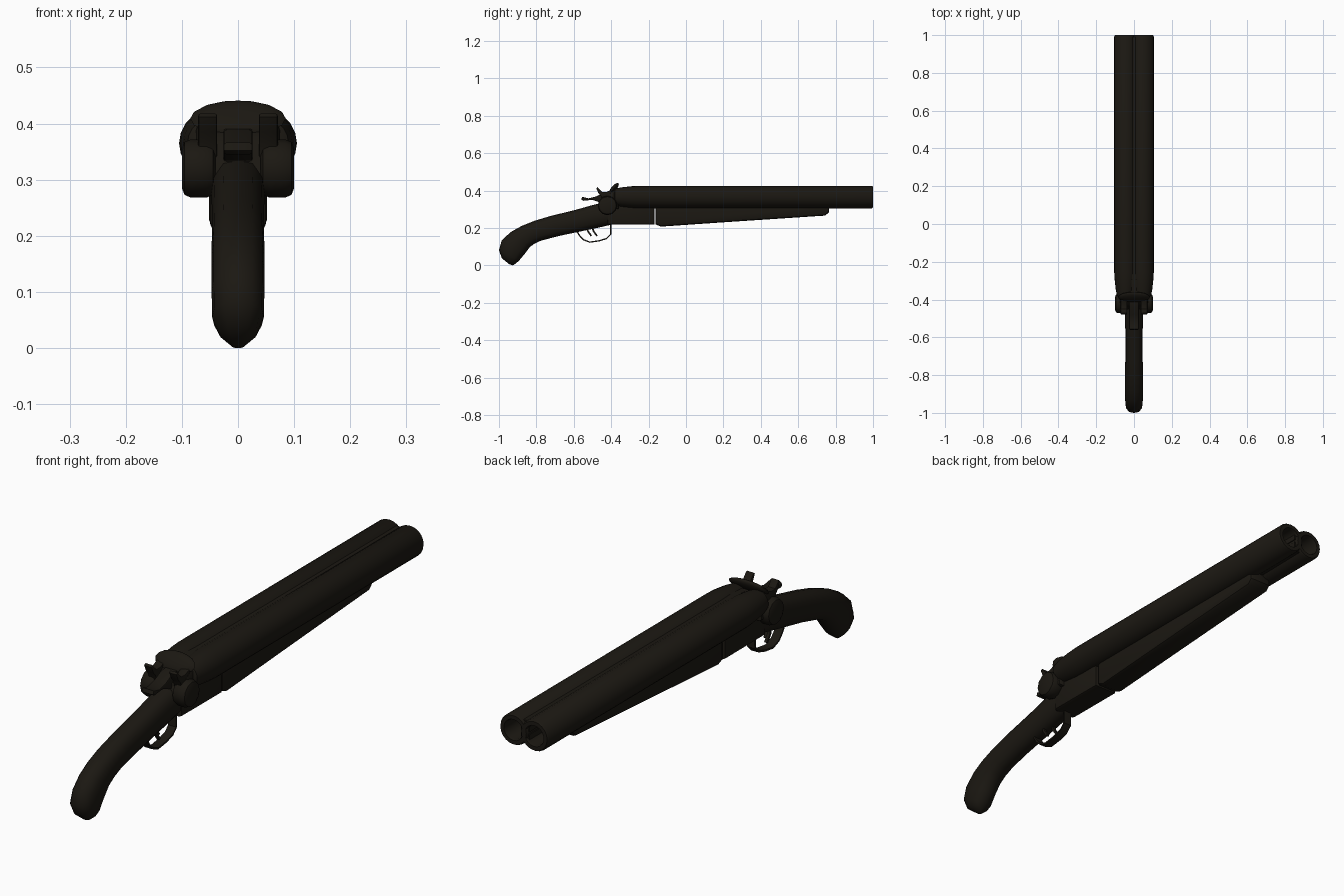
import bpy, bmesh, math
from mathutils import Vector, Matrix

if "Cube" in bpy.data.objects:
    bpy.data.objects.remove(bpy.data.objects["Cube"])

mat = bpy.data.materials.new("dark_finish")
mat.diffuse_color = (0.011, 0.009, 0.006, 1)
mat.use_nodes = True
mat.node_tree.nodes["Principled BSDF"].inputs["Base Color"].default_value = mat.diffuse_color


def finish(name, bm, angle=40):
    bmesh.ops.recalc_face_normals(bm, faces=bm.faces)
    me = bpy.data.meshes.new(name)
    bm.to_mesh(me)
    bm.free()
    ob = bpy.data.objects.new(name, me)
    bpy.context.collection.objects.link(ob)
    me.materials.append(mat)
    bpy.ops.object.select_all(action='DESELECT')
    ob.select_set(True)
    bpy.context.view_layer.objects.active = ob
    bpy.ops.object.shade_smooth_by_angle(angle=math.radians(angle))
    return ob


def loft(name, rings, caps=True, angle=40):
    bm = bmesh.new()
    vs = [[bm.verts.new(p) for p in r] for r in rings]
    n = len(vs[0])
    for a, b in zip(vs, vs[1:]):
        for i in range(n):
            j = (i + 1) % n
            bm.faces.new((a[i], a[j], b[j], b[i]))
    if caps:
        bm.faces.new(vs[0])
        bm.faces.new(vs[-1])
    return finish(name, bm, angle)


def slab(name, pts, half, bevel=0.0, x=0.0):
    """Extrude a y/z outline across x."""
    bm = bmesh.new()
    f = bm.faces.new([bm.verts.new((x - half, y, z)) for y, z in pts])
    g = bmesh.ops.extrude_face_region(bm, geom=[f])
    bmesh.ops.translate(bm, vec=(2 * half, 0, 0),
                        verts=[v for v in g['geom'] if isinstance(v, bmesh.types.BMVert)])
    if bevel:
        e = [e for e in bm.edges if abs(e.verts[0].co.x - e.verts[1].co.x) < 1e-6]
        bmesh.ops.bevel(bm, geom=e, offset=bevel, segments=2, profile=0.5, affect='EDGES')
    return finish(name, bm)


def ribbon(name, path, half, thick, x=0.0):
    """Rectangular strip following a y/z path."""
    rings = []
    for i, (y, z) in enumerate(path):
        a, b = path[max(i - 1, 0)], path[min(i + 1, len(path) - 1)]
        t = Vector((b[0] - a[0], b[1] - a[1])).normalized() * thick / 2
        rings.append([(x + sx * half, y - s * t.y, z + s * t.x)
                      for sx, s in ((-1, -1), (1, -1), (1, 1), (-1, 1))])
    return loft(name, rings)


# Barrels: turned profile (radius, y) with a hollow bore
barrel = [(0.036, -0.385), (0.045, -0.38), (0.052, -0.345), (0.058, -0.29), (0.060, -0.25),
          (0.060, 0.993), (0.056, 1.0), (0.041, 1.0), (0.038, 0.99), (0.038, 0.6)]
for side, label in ((-1, "left"), (1, "right")):
    loft(label + "_barrel", [[(side * 0.045 + r * math.cos(k * math.tau / 20), y,
                               0.365 + r * math.sin(k * math.tau / 20)) for k in range(20)]
                             for r, y in barrel])

# Ribs filling the valley between the barrels
slab("top_rib", [(-0.37, 0.37), (-0.37, 0.403), (-0.3, 0.412), (0.99, 0.412), (0.99, 0.37)], 0.018)
slab("bottom_rib", [(-0.37, 0.31), (-0.37, 0.36), (0.99, 0.36), (0.99, 0.32)], 0.018)

# Receiver, breech and tapered fore-end
slab("receiver", [(-0.42, 0.218), (-0.168, 0.217), (-0.168, 0.34), (-0.42, 0.34)], 0.052, 0.012)
slab("breech_block", [(-0.455, 0.30), (-0.36, 0.30), (-0.355, 0.395), (-0.39, 0.40), (-0.44, 0.365)],
     0.075, 0.012)
slab("fore_end", [(-0.164, 0.33), (-0.164, 0.22), (-0.135, 0.207), (0.2, 0.23), (0.745, 0.266),
                  (0.765, 0.285), (0.765, 0.33)], 0.05, 0.015)

# Grip: faceted sections given by top point, bottom point and half width
sections = [(-0.40, .345, -0.40, .217, .048), (-0.50, .322, -0.48, .199, .047),
            (-0.60, .294, -0.57, .180, .046), (-0.72, .265, -0.68, .157, .046),
            (-0.81, .238, -0.775, .132, .047), (-0.88, .210, -0.808, .117, .047),
            (-0.937, .178, -0.834, .099, .047), (-0.985, .134, -0.862, .062, .047),
            (-1.0, .082, -0.89, .028, .046), (-0.985, .038, -0.905, .014, .034),
            (-0.945, .006, -0.925, .0, .010)]
rings = []
for ty, tz, by, bz, w in sections:
    c = Vector((0, (ty + by) / 2, (tz + bz) / 2))
    h = Vector((0, (ty - by) / 2, (tz - bz) / 2))
    rings.append([c + h * b + Vector((a * w, 0, 0)) for a, b in
                  ((0, 1), (.55, .92), (.92, .55), (1, 0), (.92, -.55), (.55, -.92), (0, -1),
                   (-.55, -.92), (-.92, -.55), (-1, 0), (-.92, .55), (-.55, .92))])
loft("grip", rings, angle=50)

# Trigger guard and two triggers
ribbon("trigger_guard", [(-0.585, .185), (-0.57, .16), (-0.55, .138), (-0.515, .124), (-0.465, .131),
                         (-0.425, .143), (-0.403, .165), (-0.402, .225)], 0.017, 0.007)
for i, (x, y) in enumerate(((-0.012, -0.50), (0.012, -0.53))):
    ribbon(f"trigger_{i + 1}", [(y, .21), (y + .004, .185), (y + .024, .157)], 0.006, 0.009, x)

# Side locks and hammers, one per barrel
for side, label in ((-1, "left"), (1, "right")):
    bm = bmesh.new()
    bmesh.ops.create_cone(bm, cap_ends=True, segments=12, radius1=0.052, radius2=0.052, depth=0.06,
                          matrix=Matrix.Translation((side * 0.07, -0.42, 0.32))
                          @ Matrix.Rotation(math.pi / 2, 4, 'Y'))
    rim = [e for e in bm.edges if abs(e.verts[0].co.x - e.verts[1].co.x) < 1e-5]
    bmesh.ops.bevel(bm, geom=rim, offset=0.016, segments=2, profile=0.5, affect='EDGES')
    finish(label + "_lock", bm)
    slab(label + "_hammer", [(-0.445, .335), (-0.40, .335), (-0.395, .37), (-0.375, .40), (-0.385, .41),
                             (-0.425, .392), (-0.45, .393), (-0.472, .418), (-0.48, .412),
                             (-0.468, .385), (-0.455, .37)], 0.017, 0.004, side * 0.054)

# Top lever with its thumb tail
slab("top_lever", [(-0.56, .352), (-0.55, .345), (-0.50, .35), (-0.44, .33), (-0.39, .35), (-0.40, .392),
                   (-0.44, .388), (-0.48, .368), (-0.52, .358), (-0.555, .366)], 0.026, 0.005)

# Domed oval fence tilted over the breech
bm = bmesh.new()
bmesh.ops.create_uvsphere(bm, u_segments=16, v_segments=8, radius=1,
                          matrix=Matrix.Translation((0, -0.387, 0.409))
                          @ Matrix.Rotation(math.radians(-40), 4, 'X')
                          @ Matrix.Diagonal((0.085, 0.014, 0.040, 1)))
finish("breech_fence", bm)
